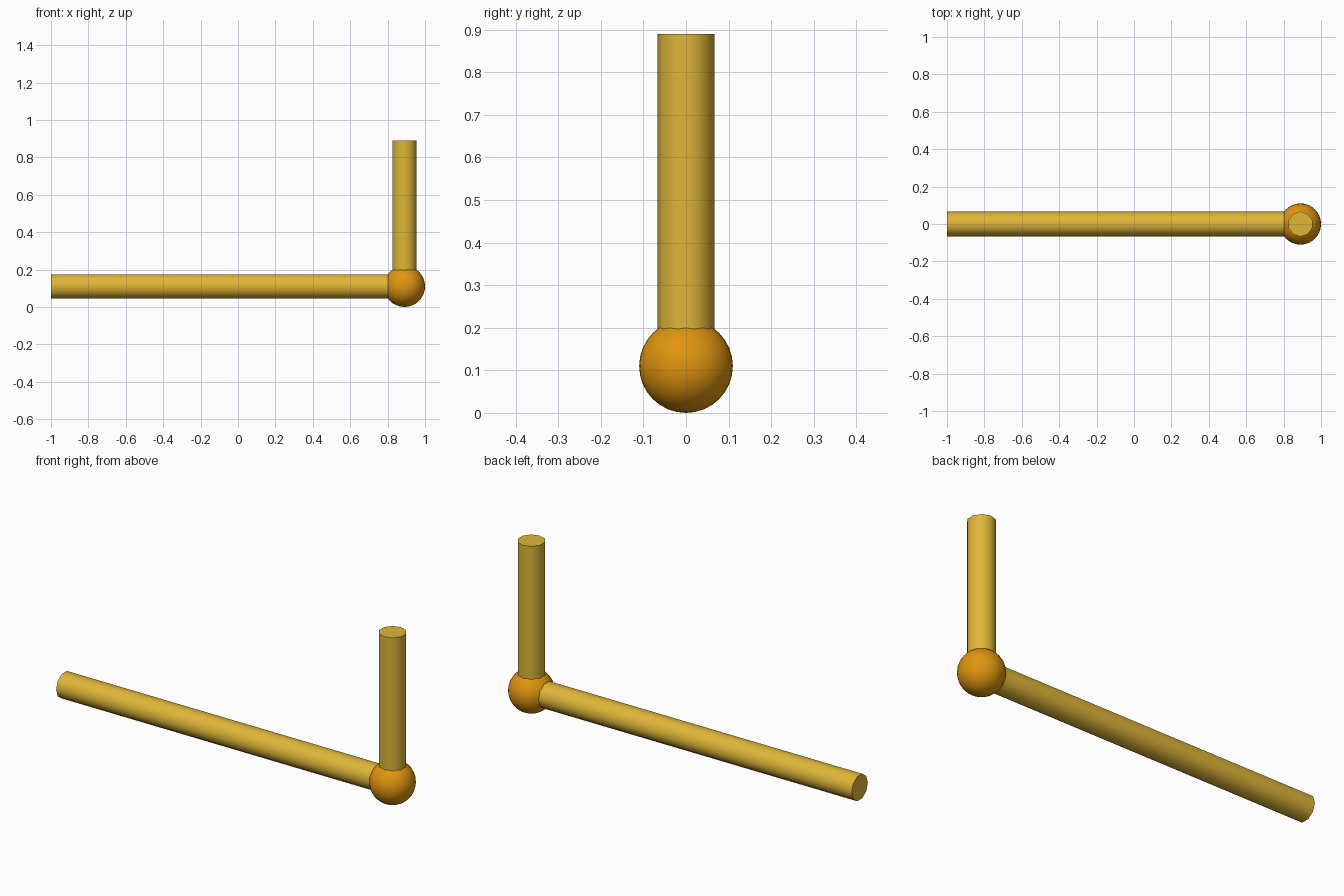
import bpy
from math import pi, radians

default = bpy.data.objects.get("Cube")
if default:
    bpy.data.objects.remove(default, do_unlink=True)

CORNER = (0.89, 0.0, 0.11)   # where the two rods meet
ROD_RADIUS = 0.067
BALL_RADIUS = 0.11


def make_material(name, rgb):
    mat = bpy.data.materials.new(name)
    mat.use_nodes = True
    colour = (*rgb, 1.0)
    mat.diffuse_color = colour
    mat.node_tree.nodes["Principled BSDF"].inputs["Base Color"].default_value = colour
    return mat


def finish(name, mat):
    obj = bpy.context.object
    obj.name = obj.data.name = name
    obj.data.materials.append(mat)
    bpy.ops.object.shade_smooth_by_angle(angle=radians(40))
    return obj


def rod(name, centre, length, tilt, mat):
    bpy.ops.mesh.primitive_cylinder_add(
        vertices=10, radius=ROD_RADIUS, depth=length,
        location=centre, rotation=(0, tilt, 0))
    return finish(name, mat)


gold = make_material("gold", (0.74, 0.47, 0.04))
orange = make_material("orange", (0.75, 0.30, 0.005))

cx, cy, cz = CORNER

# Long rod lying along x, from the far end into the ball
rod("long_rod", ((cx - 1) / 2, cy, cz), cx + 1, pi / 2, gold)

# Short upright rod, from the ball to the top
top = 0.89
rod("upright_rod", (cx, cy, (cz + top) / 2), top - cz, 0, gold)

# Ball joint at the corner
bpy.ops.mesh.primitive_uv_sphere_add(
    segments=32, ring_count=16, radius=BALL_RADIUS, location=CORNER)
finish("ball_joint", orange)
